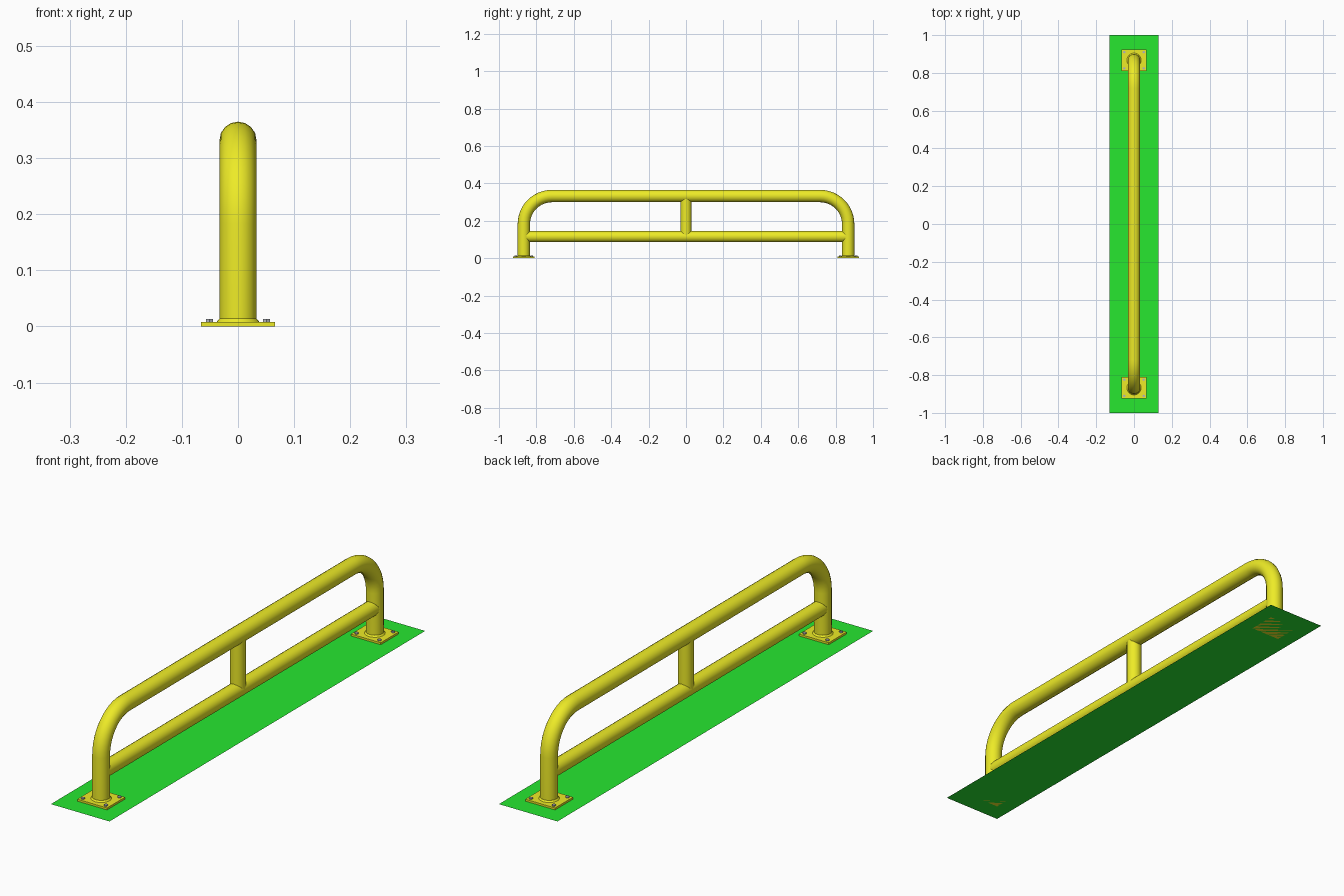
import bpy
from math import sin, cos, pi, radians

if "Cube" in bpy.data.objects:
    bpy.data.objects.remove(bpy.data.objects["Cube"])

POST_Y, TOP_Z, LOW_Z = 0.867, 0.332, 0.115
BEND, PLATE_T = 0.15, 0.008


def material(name, rgb):
    m = bpy.data.materials.new(name)
    m.diffuse_color = (*rgb, 1)
    m.use_nodes = True
    m.node_tree.nodes["Principled BSDF"].inputs["Base Color"].default_value = m.diffuse_color
    return m


yellow = material("yellow_paint", (0.85, 0.83, 0.02))
green = material("green_ground", (0.02, 0.8, 0.03))
steel = material("bolt_steel", (0.45, 0.47, 0.5))


def finish(name, mat, smooth=True):
    ob = bpy.context.object
    ob.name = name
    ob.data.materials.append(mat)
    if smooth:
        bpy.ops.object.shade_smooth_by_angle(angle=radians(35))
    return ob


# Round tube swept along a list of points
def tube(name, points, radius):
    cu = bpy.data.curves.new(name, 'CURVE')
    cu.dimensions = '3D'
    cu.bevel_depth = radius
    cu.bevel_resolution = 6
    cu.use_fill_caps = True
    sp = cu.splines.new('POLY')
    sp.points.add(len(points) - 1)
    for p, co in zip(sp.points, points):
        p.co = (*co, 1)
    ob = bpy.data.objects.new(name, cu)
    bpy.context.collection.objects.link(ob)
    bpy.ops.object.select_all(action='DESELECT')
    ob.select_set(True)
    bpy.context.view_layer.objects.active = ob
    bpy.ops.object.convert(target='MESH')
    return finish(name, yellow)


# Bent outer hoop: two posts joined by the top rail
half = [(0, POST_Y, PLATE_T)]
for i in range(13):
    a = i / 12 * pi / 2
    half.append((0, POST_Y - BEND + BEND * cos(a), TOP_Z - BEND + BEND * sin(a)))
hoop = half + [(x, -y, z) for x, y, z in reversed(half)]
tube("outer_hoop", hoop, 0.033)

# Lower rail and centre strut
tube("lower_rail", [(0, -POST_Y, LOW_Z), (0, POST_Y, LOW_Z)], 0.030)
tube("centre_strut", [(0, 0, LOW_Z), (0, 0, TOP_Z)], 0.029)

# Feet: base plate, weld collar and four hex bolts
for side, s in (("front", -1), ("back", 1)):
    y = s * POST_Y
    bpy.ops.mesh.primitive_cube_add(size=1, location=(0, y, PLATE_T / 2))
    bpy.context.object.scale = (0.132, 0.114, PLATE_T)
    bpy.ops.object.transform_apply(location=False, rotation=False, scale=True)
    finish(side + "_base_plate", yellow, False)

    bpy.ops.mesh.primitive_cone_add(vertices=32, radius1=0.038, radius2=0.033,
                                    depth=0.006, location=(0, y, PLATE_T + 0.003))
    finish(side + "_weld_collar", yellow)

    for bx in (-0.051, 0.051):
        for by in (-0.043, 0.043):
            bpy.ops.mesh.primitive_cylinder_add(vertices=6, radius=0.007, depth=0.006,
                                                location=(bx, y + by, PLATE_T + 0.002))
            finish(side + "_bolt", steel, False)

# Flat ground strip
bpy.ops.mesh.primitive_plane_add(size=1)
bpy.context.object.scale = (0.26, 2, 1)
bpy.ops.object.transform_apply(location=False, rotation=False, scale=True)
finish("ground_strip", green, False)
